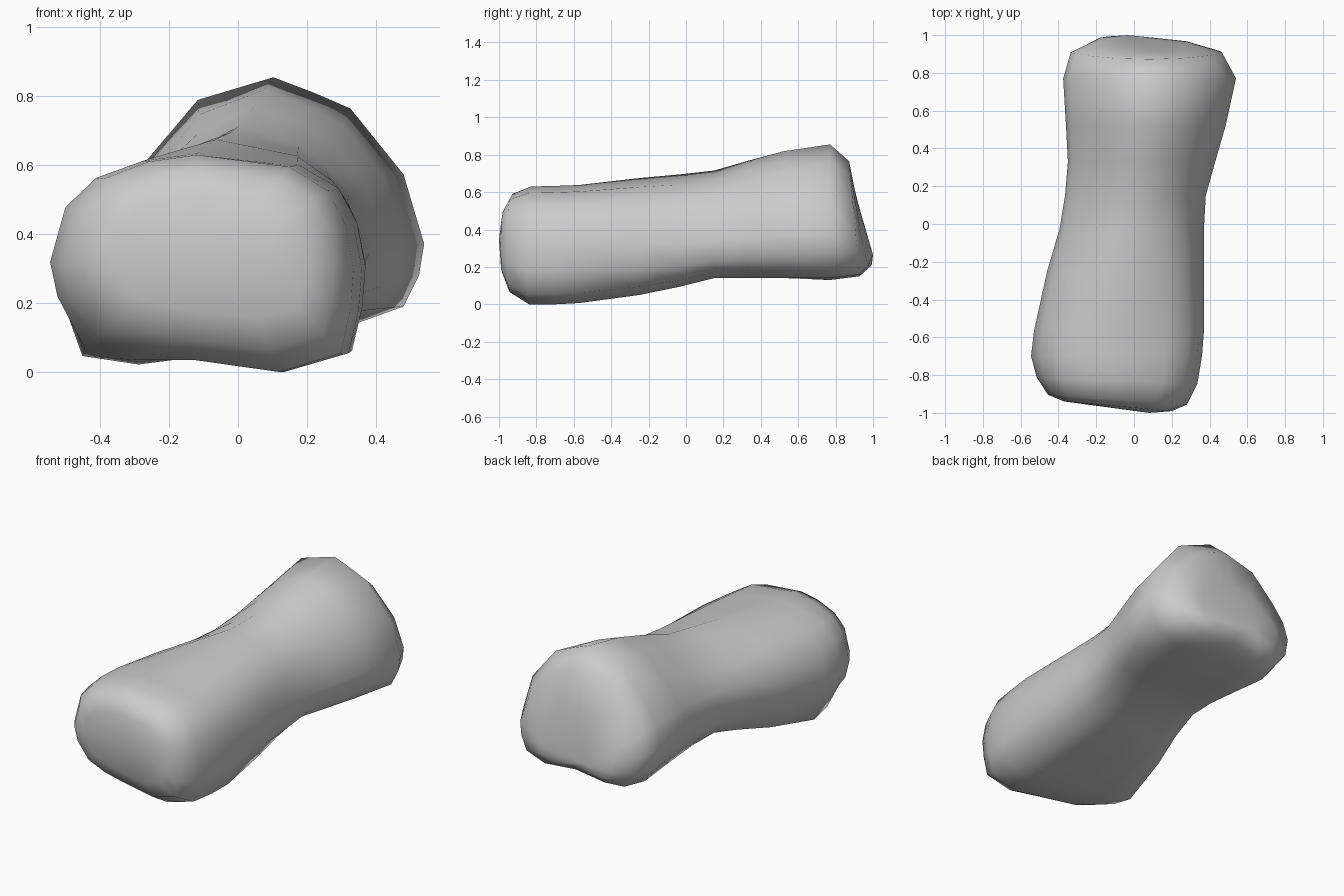
import bpy, bmesh

if "Cube" in bpy.data.objects:
    bpy.data.objects.remove(bpy.data.objects["Cube"])

# Key cross-sections (x, z), clockwise from the left: front knob, waist, back knob
FRONT = [(-.545, .32), (-.5, .48), (-.41, .565), (-.27, .615), (-.12, .635), (.17, .6),
         (.29, .53), (.345, .43), (.37, .3), (.36, .18), (.33, .055), (.14, 0),
         (-.15, .045), (-.3, .015), (-.465, .04), (-.53, .22)]
# Front tip: same outline with the lower left corner cut away
TIP = FRONT[:12] + [(-.13, .035), (-.28, .06), (-.42, .11), (-.515, .22)]
WAIST = [(-.38, .38), (-.36, .46), (-.275, .55), (-.145, .63), (-.01, .71), (.17, .65),
         (.25, .58), (.31, .51), (.37, .33), (.35, .21), (.27, .15), (.12, .12),
         (-.05, .125), (-.2, .14), (-.31, .19), (-.365, .28)]
BACK = [(-.38, .38), (-.35, .5), (-.27, .62), (-.12, .795), (.1, .86), (.22, .815),
        (.325, .77), (.48, .58), (.54, .38), (.525, .29), (.48, .2), (.34, .15),
        (.1, .17), (-.12, .14), (-.27, .15), (-.35, .25)]
KEYS = [(-.86, TIP), (-.57, FRONT), (.1, WAIST), (.75, BACK)]

# Stations: y, left, right, bottom, top, lean of y with x, lean of y with z
STATIONS = [(-.965, -.37, .2, .16, .52, -.09, 0), (-.93, -.455, .28, .07, .595, -.07, 0),
            (-.83, -.515, .335, .005, .635, -.04, 0), (-.7, -.545, .36, .005, .638, 0, 0),
            (-.57, -.53, .37, .012, .643, 0, 0), (-.25, -.46, .37, .055, .68, 0, 0),
            (-.03, -.395, .37, .1, .70, 0, 0), (.15, -.365, .38, .145, .72, 0, 0),
            (.33, -.35, .43, .145, .772, 0, 0), (.52, -.36, .485, .145, .823, 0, 0),
            (.77, -.375, .54, .135, .86, 0, 0), (.9, -.335, .465, .155, .77, 0, -.09),
            (.95, -.2, .31, .21, .55, -.05, -.2)]


def unit(points):
    """Scale a section to a 0-1 box."""
    xs, zs = zip(*points)
    return [((x - min(xs)) / (max(xs) - min(xs)), (z - min(zs)) / (max(zs) - min(zs)))
            for x, z in points]


def section(y):
    """Blend the key sections along the length."""
    y = max(KEYS[0][0], min(KEYS[-1][0], y))
    for (y0, p), (y1, q) in zip(KEYS, KEYS[1:]):
        if y <= y1:
            t = (y - y0) / (y1 - y0)
            return unit([(a[0] + (c[0] - a[0]) * t, a[1] + (c[1] - a[1]) * t)
                         for a, c in zip(p, q)])


# Lofted body
bm = bmesh.new()
rings = []
for y, left, right, low, high, lean_x, lean_z in STATIONS:
    ring = []
    for u, v in section(y):
        x, z = left + (right - left) * u, low + (high - low) * v
        dy = lean_x * (x - (left + right) / 2) + lean_z * (z - (low + high) / 2)
        ring.append(bm.verts.new((x, y + dy, z)))
    rings.append(ring)
n = len(FRONT)
for a, b in zip(rings, rings[1:]):
    for i in range(n):
        j = (i + 1) % n
        bm.faces.new((a[i], a[j], b[j], b[i]))

# Rounded end caps
for ring, tip in ((rings[0], (.08, -1, .35)), (rings[-1], (-.03, 1, .27))):
    pole = bm.verts.new(tip)
    for i in range(n):
        bm.faces.new((ring[i], ring[(i + 1) % n], pole))
bmesh.ops.recalc_face_normals(bm, faces=bm.faces)
for face in bm.faces:
    face.smooth = True

mesh = bpy.data.meshes.new("bone_shaped_stone")
bm.to_mesh(mesh)
bm.free()
stone = bpy.data.objects.new("bone_shaped_stone", mesh)
bpy.context.collection.objects.link(stone)
# Rest the body on the floor
lowest = min(v.co.z for v in mesh.vertices)
for v in mesh.vertices:
    v.co.z -= lowest
